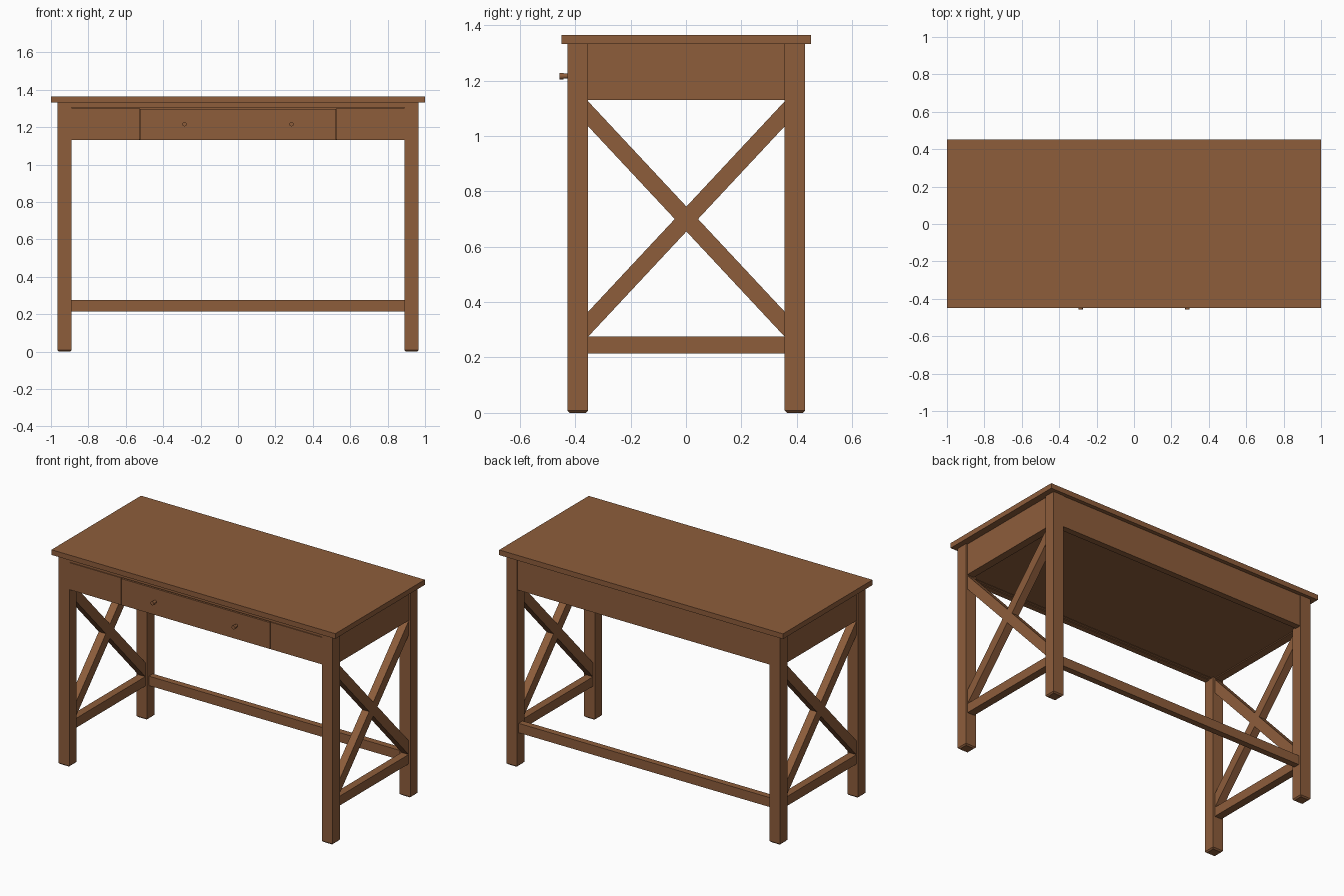
import bpy
import bmesh
from math import radians

if "Cube" in bpy.data.objects:
    bpy.data.objects.remove(bpy.data.objects["Cube"], do_unlink=True)

# Single wood colour
wood = bpy.data.materials.new("warm_brown_wood")
wood.use_nodes = True
wood.diffuse_color = (0.27, 0.11, 0.044, 1)
wood.node_tree.nodes["Principled BSDF"].inputs["Base Color"].default_value = wood.diffuse_color

SHIFT = 0.0015                      # the frame sits slightly back to make room for the knobs
LEG_IN, LEG_OUT = 0.89, 0.965       # leg extent in x
DEP_IN, DEP_OUT = 0.355, 0.429      # leg extent in y
TOP_LOW, TOP_HIGH = 1.332, 1.365    # table top
APRON_LOW = 1.13
RAIL_LOW = 1.305


def finish(name, bm):
    bmesh.ops.translate(bm, verts=bm.verts, vec=(0, SHIFT, 0))
    bmesh.ops.recalc_face_normals(bm, faces=bm.faces)
    mesh = bpy.data.meshes.new(name)
    bm.to_mesh(mesh)
    bm.free()
    mesh.materials.append(wood)
    obj = bpy.data.objects.new(name, mesh)
    bpy.context.collection.objects.link(obj)
    return obj


def box(name, x, y, z, chamfer_foot=0):
    bm = bmesh.new()
    bmesh.ops.create_cube(bm, size=1)
    for v in bm.verts:
        v.co = [lo + (c + 0.5) * (hi - lo) for c, (lo, hi) in zip(v.co, (x, y, z))]
    if chamfer_foot:
        foot = [e for e in bm.edges if all(v.co.z < z[0] + 0.001 for v in e.verts)]
        bmesh.ops.bevel(bm, geom=foot, offset=chamfer_foot, segments=1, affect='EDGES')
    return finish(name, bm)


def span(a, b, sign):
    return tuple(sorted((a * sign, b * sign)))


# Table top
box("table_top", (-1, 1), (-0.4505, 0.4505), (TOP_LOW, TOP_HIGH))

for sx, side in ((1, "left"), (-1, "right")):
    # Legs
    for sy, end in ((-1, "front"), (1, "back")):
        box(f"{end}_{side}_leg", span(LEG_IN, LEG_OUT, sx), span(DEP_IN, DEP_OUT, sy),
            (0, TOP_LOW), 0.008)

    # Side apron and side stretcher
    box(f"{side}_apron", span(0.905, 0.955, sx), (-DEP_IN, DEP_IN), (APRON_LOW, TOP_LOW))
    box(f"{side}_stretcher", span(0.903, 0.953, sx), (-DEP_IN, DEP_IN), (0.215, 0.275))

    # Cross brace: one quarter-symmetric outline, extruded
    a, high, low, v, w, mid = DEP_IN, 0.425, 0.335, 0.045, 0.042, 0.70
    outline = [(a, high), (0, v), (-a, high), (-a, low), (-w, 0), (-a, -low)]
    outline += [(-y, -z) for y, z in outline]
    bm = bmesh.new()
    face = bm.faces.new([bm.verts.new((0.903 * sx, y, z + mid)) for y, z in outline])
    ext = bmesh.ops.extrude_face_region(bm, geom=[face])
    bmesh.ops.translate(bm, vec=(0.05 * sx, 0, 0),
                        verts=[g for g in ext["geom"] if isinstance(g, bmesh.types.BMVert)])
    bmesh.ops.triangulate(bm, faces=[f for f in bm.faces if len(f.verts) > 4])
    finish(f"{side}_cross_brace", bm)

    # Fixed front panels beside the drawer
    box(f"{side}_front_panel", span(0.527, LEG_IN, sx), (-0.425, -0.39), (APRON_LOW, RAIL_LOW - 0.003))

    # Drawer knob: slim stem and wider head
    for part, radius, y0, y1 in (("stem", 0.009, -0.41, -0.445), ("head", 0.012, -0.443, -0.4575)):
        bpy.ops.mesh.primitive_cylinder_add(
            vertices=16, radius=radius, depth=y0 - y1,
            location=(0.286 * sx, (y0 + y1) / 2 + SHIFT, 1.216), rotation=(radians(90), 0, 0))
        knob = bpy.context.object
        knob.name = f"{side}_knob_{part}"
        knob.data.materials.append(wood)
        bpy.ops.object.shade_smooth_by_angle(angle=radians(40))

# Back apron and back stretcher
box("back_apron", (-LEG_IN, LEG_IN), (0.385, 0.425), (APRON_LOW, TOP_LOW))
box("back_stretcher", (-LEG_IN, LEG_IN), (0.372, 0.412), (0.215, 0.275))

# Front rail, backing, drawer and underside panel
box("front_rail", (-LEG_IN, LEG_IN), (-0.425, -0.385), (RAIL_LOW, TOP_LOW))
box("front_backing", (-LEG_IN, LEG_IN), (-0.392, -0.37), (APRON_LOW + 0.004, TOP_LOW))
box("drawer_front", (-0.523, 0.523), (-0.425, -0.39), (APRON_LOW, RAIL_LOW - 0.007))
box("underside_panel", (-0.91, 0.91), (-0.375, 0.39), (APRON_LOW + 0.006, APRON_LOW + 0.02))
